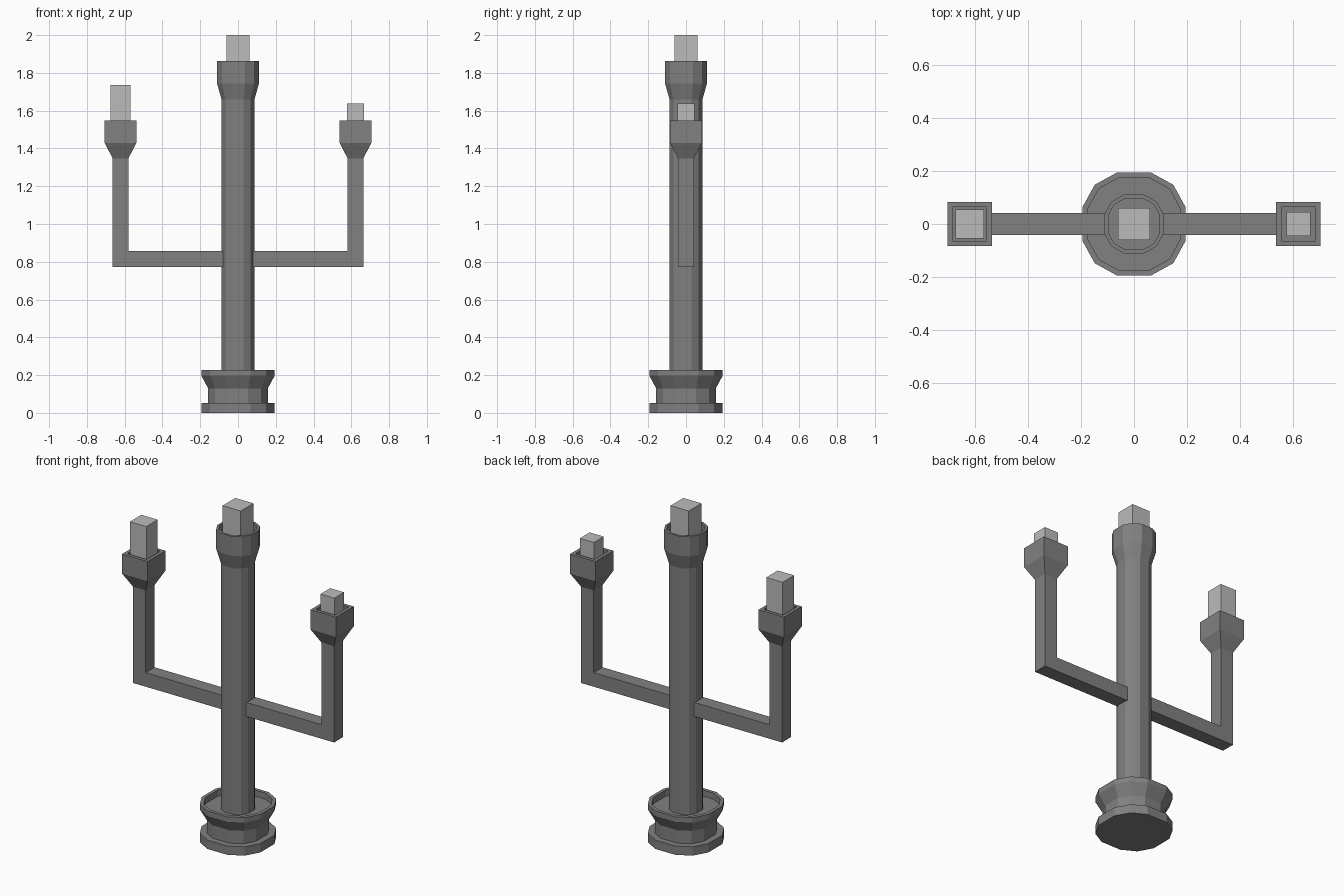
import bpy, bmesh

if "Cube" in bpy.data.objects:
    bpy.data.objects.remove(bpy.data.objects["Cube"])


def loft(name, rings, mat):
    """Skin a list of equal-length point rings and cap both ends."""
    bm = bmesh.new()
    loops = [[bm.verts.new(p) for p in ring] for ring in rings]
    n = len(loops[0])
    for a, b in zip(loops, loops[1:]):
        for i in range(n):
            j = (i + 1) % n
            bm.faces.new((a[i], a[j], b[j], b[i]))
    bm.faces.new(loops[0])
    bm.faces.new(loops[-1])
    bmesh.ops.recalc_face_normals(bm, faces=bm.faces)
    mesh = bpy.data.meshes.new(name)
    bm.to_mesh(mesh)
    bm.free()
    mesh.materials.append(mat)
    obj = bpy.data.objects.new(name, mesh)
    bpy.context.collection.objects.link(obj)
    return obj


def material(name, grey):
    mat = bpy.data.materials.new(name)
    mat.diffuse_color = (grey, grey, grey, 1)
    mat.use_nodes = True
    mat.node_tree.nodes["Principled BSDF"].inputs["Base Color"].default_value = mat.diffuse_color
    return mat


def square(cx, r, z):
    return [(cx - r, -r, z), (cx + r, -r, z), (cx + r, r, z), (cx - r, r, z)]


metal = material("metal", 0.22)
wax = material("wax", 0.5)

# Twelve-sided rounded-square section, half width 1
quarter = [(1, 0.34), (0.765, 0.765), (0.34, 1)]
section = list(quarter)
for _ in range(3):
    quarter = [(-y, x) for x, y in quarter]
    section += quarter

# Foot, drip tray, column and top cup as one profile (half width, height)
profile = [(0.194, 0), (0.194, 0.053), (0.158, 0.053), (0.158, 0.13),
           (0.194, 0.197), (0.194, 0.227), (0.174, 0.227), (0.174, 0.19),
           (0.0875, 0.19), (0.0875, 1.66), (0.111, 1.745), (0.111, 1.862),
           (0.097, 1.862), (0.097, 1.82)]
loft("column", [[(x * r, y * r, z) for x, y in section] for r, z in profile], metal)


def candle(name, cx, r, z0, z1):
    loft(name, [square(cx, r, z0), square(cx, r, z1)], wax)


candle("centre_candle", 0, 0.06, 1.81, 2.0)

# Side arms with square cups, and their candles
for side, s, r, top in (("left", -1, 0.054, 1.737), ("right", 1, 0.046, 1.637)):
    cx, w, zb = s * 0.622, 0.042, 0.815
    xi, xo = cx - s * w, cx + s * w
    start = [(s * 0.075, y, z) for y, z in
             ((-w, zb + w), (-w, zb - w), (w, zb - w), (w, zb + w))]
    mitre = [(xi, -w, zb + w), (xo, -w, zb - w), (xo, w, zb - w), (xi, w, zb + w)]
    rings = [start, mitre]
    for h, z in ((w, 1.348), (0.084, 1.43), (0.084, 1.548), (0.064, 1.548), (0.064, 1.508)):
        a, b = cx - s * h, cx + s * h
        rings.append([(a, -h, z), (b, -h, z), (b, h, z), (a, h, z)])
    loft(side + "_arm", rings, metal)
    candle(side + "_candle", cx, r, 1.5, top)
